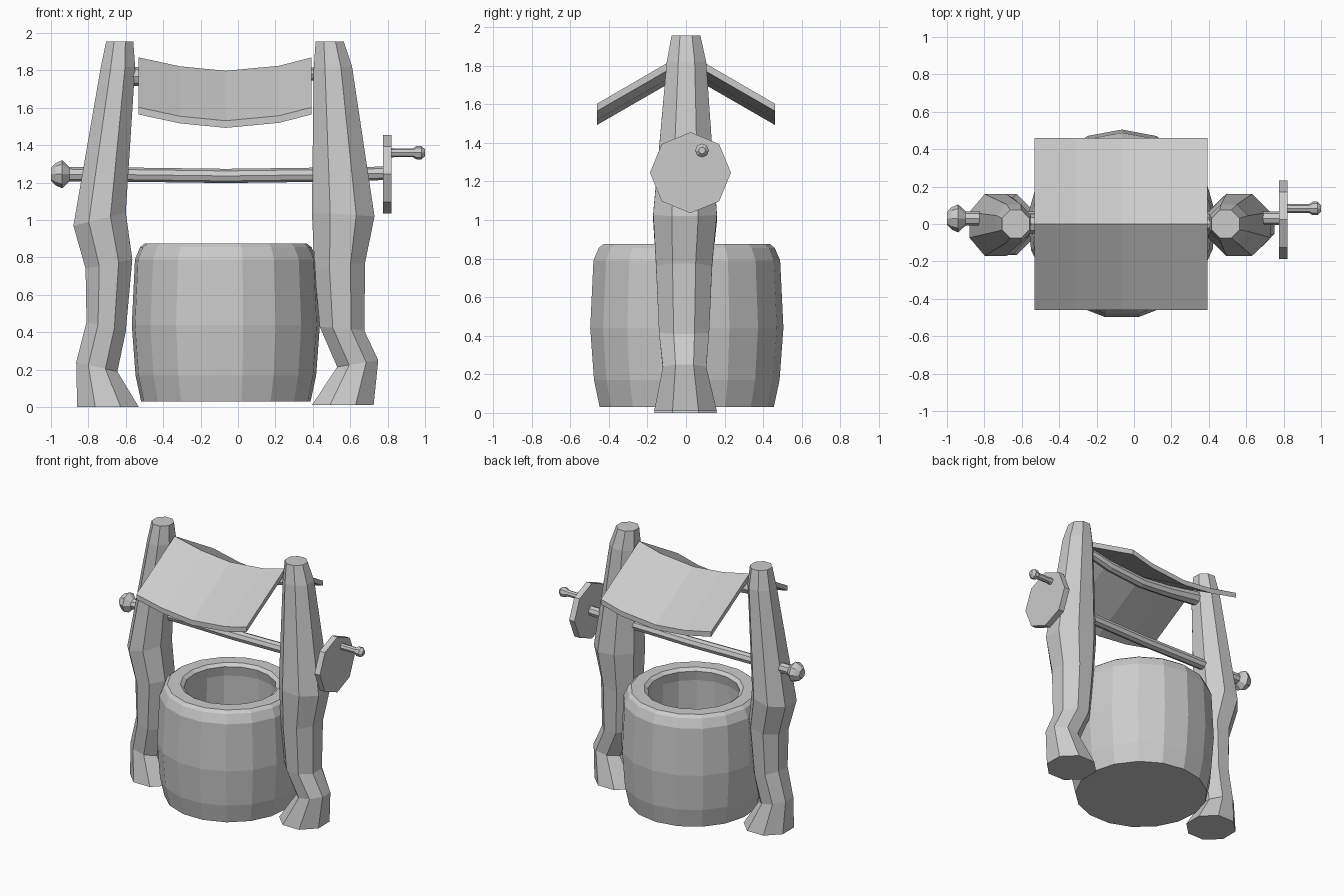
import bpy, bmesh
from math import sin, cos, pi


def make_object(name, rings, cap=True):
    """Loft closed rings of points into a flat-shaded mesh."""
    bm = bmesh.new()
    vs = [[bm.verts.new(p) for p in ring] for ring in rings]
    n = len(rings[0])
    for a, b in zip(vs, vs[1:]):
        for i in range(n):
            j = (i + 1) % n
            bm.faces.new((a[i], a[j], b[j], b[i]))
    if cap:
        bm.faces.new(vs[0])
        bm.faces.new(vs[-1])
    bmesh.ops.recalc_face_normals(bm, faces=bm.faces)
    mesh = bpy.data.meshes.new(name)
    bm.to_mesh(mesh)
    bm.free()
    ob = bpy.data.objects.new(name, mesh)
    bpy.context.collection.objects.link(ob)
    return ob


def rod(name, stations, y, n=8, phase=0.0):
    """Lathe along x; stations are (x, centre z, radius)."""
    return make_object(name, [
        [(x, y + r * cos(phase + 2 * pi * i / n), z + r * sin(phase + 2 * pi * i / n))
         for i in range(n)] for x, z, r in stations])


def post(name, stations):
    """Crooked octagonal trunk; stations are (x left, z left, x right, z right, y min, y max)."""
    k = 1 / cos(pi / 8)
    rings = []
    for xl, zl, xr, zr, y0, y1 in stations:
        ring = []
        for i in range(8):
            a = 2 * pi * (i + 0.5) / 8
            u, v = cos(a) * k, sin(a) * k
            ring.append(((xl + xr) / 2 + u * (xr - xl) / 2,
                         (y0 + y1) / 2 + v * (y1 - y0) / 2,
                         (zl + zr) / 2 + u * (zr - zl) / 2))
        rings.append(ring)
    return make_object(name, rings)


# Hollow 17-sided well barrel: outside going up, over the rim, inside going down
CX = -0.065
profile = [(0.455, 0.03), (0.485, 0.17), (0.505, 0.44), (0.488, 0.79), (0.46, 0.855),
           (0.435, 0.875), (0.345, 0.875), (0.318, 0.855), (0.335, 0.78),
           (0.35, 0.44), (0.335, 0.18)]
make_object("well_barrel", [
    [(CX + r * sin(2 * pi * i / 17), r * cos(2 * pi * i / 17), z) for i in range(17)]
    for r, z in profile])

# Two crooked posts
post("left_post", [
    (-0.86, 0.0, -0.53, 0.0, -0.165, 0.16),
    (-0.865, 0.24, -0.645, 0.19, -0.12, 0.105),
    (-0.81, 0.455, -0.60, 0.405, -0.14, 0.12),
    (-0.815, 0.74, -0.565, 0.79, -0.155, 0.135),
    (-0.88, 0.97, -0.60, 1.04, -0.17, 0.16),
    (-0.735, 1.81, -0.55, 1.82, -0.10, 0.105),
    (-0.705, 1.955, -0.56, 1.955, -0.075, 0.075)])
post("right_post", [
    (0.395, 0.01, 0.725, 0.01, -0.165, 0.16),
    (0.53, 0.215, 0.75, 0.25, -0.12, 0.105),
    (0.437, 0.43, 0.675, 0.41, -0.14, 0.12),
    (0.41, 0.73, 0.68, 0.775, -0.155, 0.135),
    (0.395, 1.04, 0.73, 1.02, -0.17, 0.16),
    (0.405, 1.81, 0.61, 1.82, -0.10, 0.105),
    (0.415, 1.955, 0.565, 1.955, -0.075, 0.075)])

# Sagging gabled roof: chevron section swept along x
sag = [(-0.533, 0.0), (-0.31, -0.048), (CX, -0.072), (0.22, -0.045), (0.394, 0.0)]
bm_section = [(-0.46, 1.603), (0.0, 1.87), (0.46, 1.603),
              (0.46, 1.565), (0.0, 1.83), (-0.46, 1.565)]
make_object("roof", [[(x, y, z + dz) for y, z in bm_section] for x, dz in sag])

# Ridge beam under the roof, following its sag
rod("ridge_beam", [(-0.66, 1.77, 0.055), (-0.533, 1.768, 0.05), (-0.31, 1.735, 0.042),
                   (CX, 1.715, 0.038), (0.22, 1.74, 0.038), (0.394, 1.78, 0.035),
                   (0.5, 1.79, 0.03)], 0.0)

# Winding axle, its end knob, crank disc and handle
rod("axle", [(-0.91, 1.245, 0.038), (-0.6, 1.243, 0.038), (CX, 1.236, 0.038),
             (0.4, 1.242, 0.038), (0.79, 1.25, 0.036)], 0.03)
rod("axle_knob", [(-1.0, 1.245, 0.035), (-0.975, 1.245, 0.06), (-0.94, 1.245, 0.075),
                  (-0.90, 1.245, 0.038)], 0.03)
rod("crank_disc", [(0.775, 1.245, 0.21), (0.82, 1.245, 0.21)], 0.023)
rod("crank_handle", [(0.80, 1.36, 0.028), (0.84, 1.36, 0.023), (0.935, 1.36, 0.023),
                     (0.955, 1.36, 0.036), (0.98, 1.36, 0.036), (1.0, 1.36, 0.018)], 0.083)
